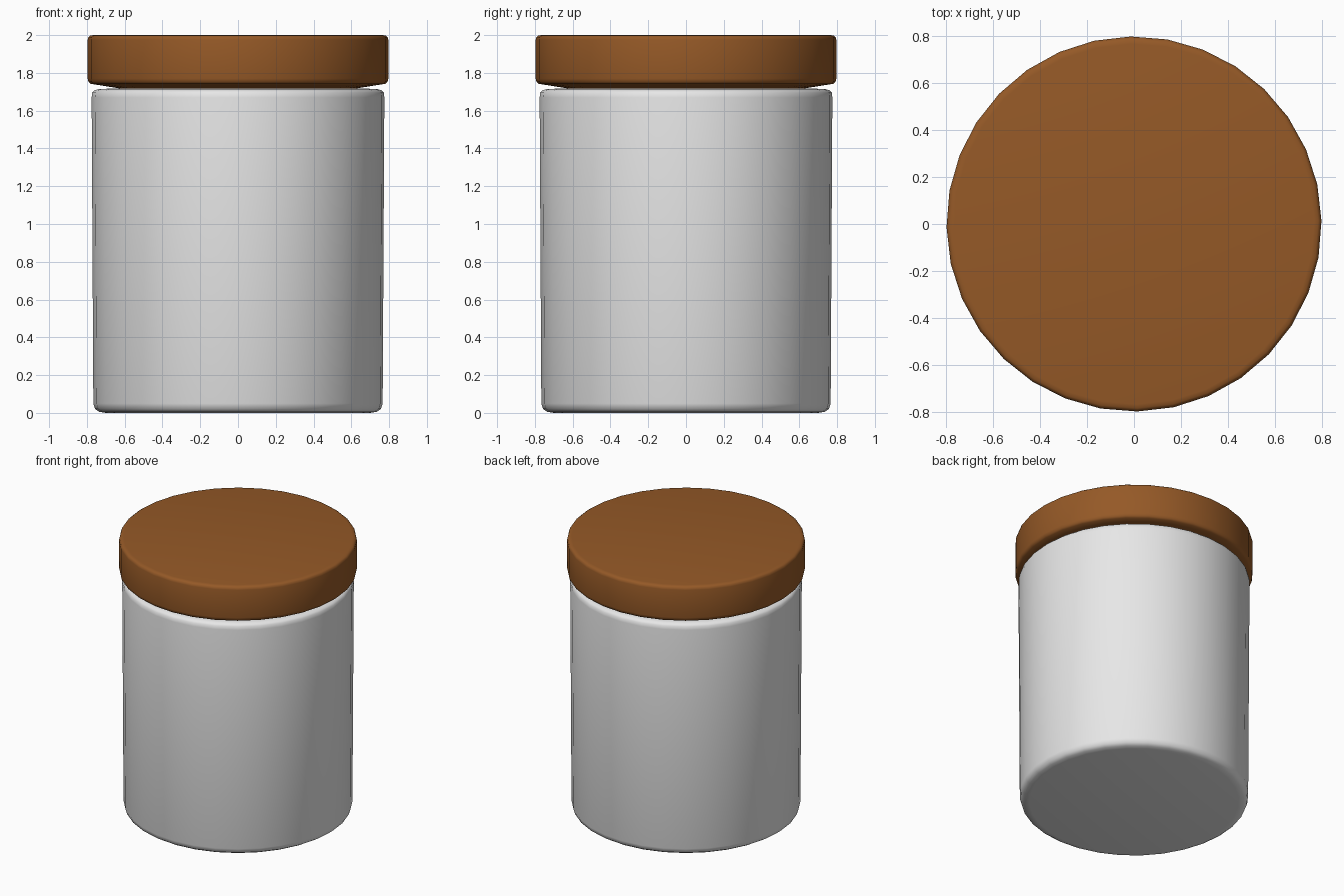
import bpy, bmesh, math

if "Cube" in bpy.data.objects:
    bpy.data.objects.remove(bpy.data.objects["Cube"])

SIDES = 32
TURN = math.radians(1)


def material(name, color):
    m = bpy.data.materials.new(name)
    m.diffuse_color = (*color, 1)
    m.use_nodes = True
    m.node_tree.nodes["Principled BSDF"].inputs["Base Color"].default_value = m.diffuse_color
    return m


def lathe(name, profile, mat):
    """Revolve (radius, z) points from bottom to top and cap both ends."""
    bm = bmesh.new()
    rings = []
    for r, z in profile:
        angles = [TURN + 2 * math.pi * i / SIDES for i in range(SIDES)]
        rings.append([bm.verts.new((r * math.cos(a), r * math.sin(a), z)) for a in angles])
    for lo, hi in zip(rings, rings[1:]):
        for i in range(SIDES):
            j = (i + 1) % SIDES
            bm.faces.new((lo[i], lo[j], hi[j], hi[i]))
    bm.faces.new(rings[0][::-1])
    bm.faces.new(rings[-1])
    mesh = bpy.data.meshes.new(name)
    bm.to_mesh(mesh)
    bm.free()
    ob = bpy.data.objects.new(name, mesh)
    bpy.context.collection.objects.link(ob)
    mesh.materials.append(mat)
    bpy.ops.object.select_all(action='DESELECT')
    bpy.context.view_layer.objects.active = ob
    ob.select_set(True)
    bpy.ops.object.shade_smooth_by_angle(angle=math.radians(50))
    return ob


white = material("white_ceramic", (0.8, 0.8, 0.8))
brown = material("brown_wood", (0.30, 0.10, 0.02))

# Jar body with rounded foot and shoulder
lathe("jar_body", [(0.70, 0.0), (0.735, 0.006), (0.757, 0.02), (0.766, 0.05),
                   (0.775, 1.67), (0.772, 1.695), (0.76, 1.708), (0.735, 1.715),
                   (0.62, 1.718)], white)

# Lid with softened rim and a shallow sloping underside
lathe("lid", [(0.61, 1.715), (0.74, 1.736), (0.78, 1.742), (0.792, 1.752),
              (0.796, 1.77), (0.796, 1.975), (0.792, 1.99), (0.782, 1.997),
              (0.765, 2.0)], brown)
